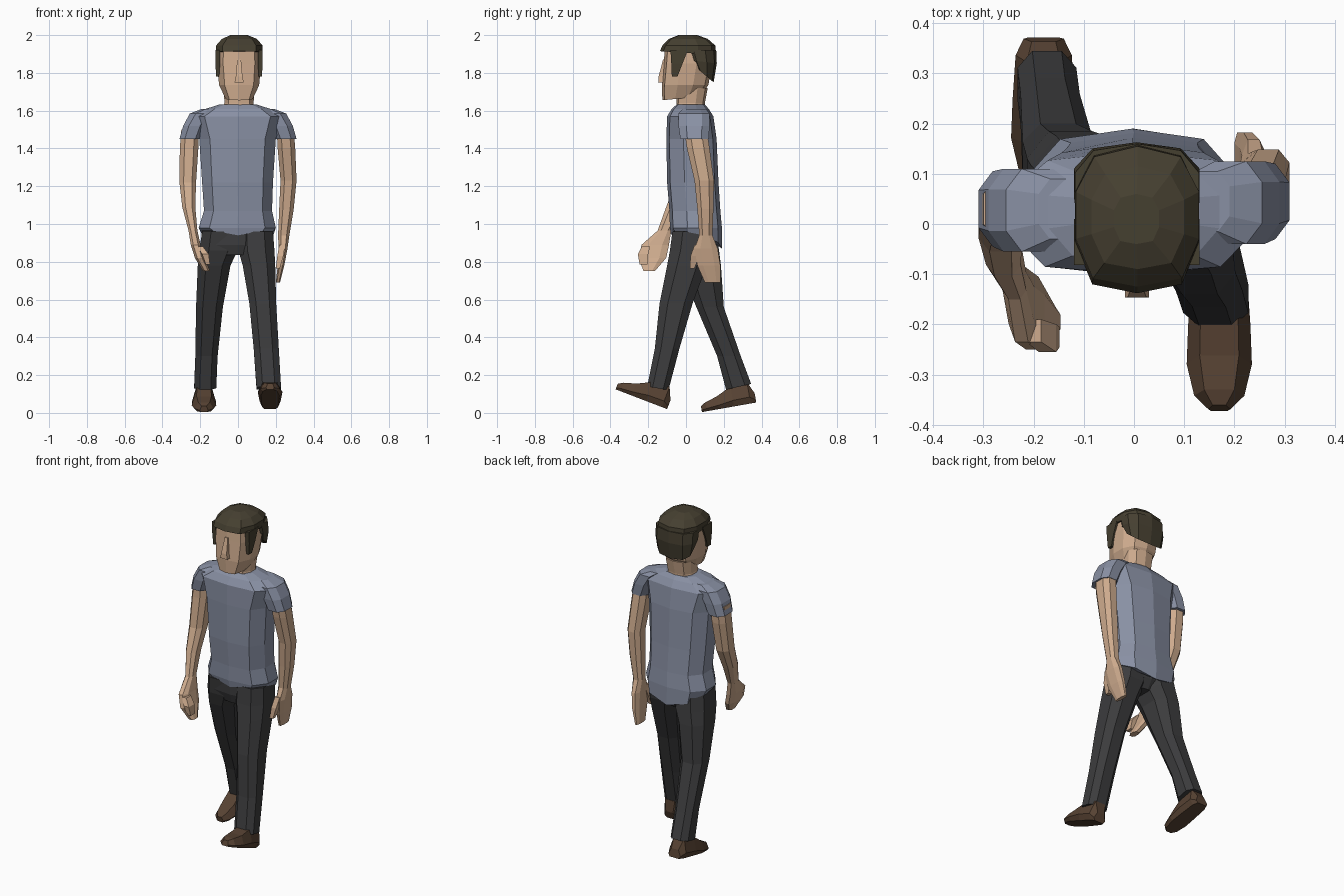
import bpy, bmesh, math

def material(name, rgb):
    m = bpy.data.materials.new(name)
    m.diffuse_color = (*rgb, 1)
    return m

SHIRT = material("shirt_cloth", (.25, .28, .37))
SKIN = material("skin", (.62, .41, .27))
DARK = material("trouser_cloth", (.045, .045, .047))
HAIR = material("hair", (.06, .05, .03))
LEATHER = material("leather", (.095, .055, .033))

# Unit cross-sections (u across, v front to back)
half = [(.72, -.88), (1, -.32), (1, .35), (.7, .85)]
BODY = [(0, -1)] + half + [(0, 1)] + [(-u, v) for u, v in reversed(half)]
LIMB = [(.5, -1), (1, -.5), (1, .5), (.5, 1), (-.5, 1), (-1, .5), (-1, -.5), (-.5, -1)]
BOX = [(1, -1), (1, 1), (-1, 1), (-1, -1)]

def skin_rings(name, rings, mat):
    bm = bmesh.new()
    vs = [[bm.verts.new(p) for p in r] for r in rings]
    n = len(vs[0])
    for a, b in zip(vs, vs[1:]):
        for i in range(n):
            j = (i + 1) % n
            bm.faces.new((a[i], a[j], b[j], b[i]))
    bm.faces.new(vs[0])
    bm.faces.new(vs[-1])
    bmesh.ops.recalc_face_normals(bm, faces=bm.faces)
    me = bpy.data.meshes.new(name)
    bm.to_mesh(me)
    bm.free()
    me.materials.append(mat)
    ob = bpy.data.objects.new(name, me)
    bpy.context.collection.objects.link(ob)
    return ob

def loft(name, mat, shape, specs):
    """Each spec: z, x0, x1, y0, y1, then optional tilt to the back and side lift."""
    rings = []
    for s in specs:
        z, x0, x1, y0, y1, tilt, lift = (tuple(s) + (0, 0))[:7]
        rings.append([((x0 + x1) / 2 + u * (x1 - x0) / 2,
                       (y0 + y1) / 2 + v * (y1 - y0) / 2,
                       z + tilt * v + lift * abs(u)) for u, v in shape])
    return skin_rings(name, rings, mat)

# Shirt body
loft("shirt", SHIRT, BODY, [
    (.905, -.185, .185, -.08, .19, -.035, .04),
    (.98, -.208, .2, -.085, .19),
    (1.07, -.18, .18, -.088, .182),
    (1.22, -.19, .185, -.1, .172),
    (1.45, -.205, .2, -.104, .162),
    (1.57, -.245, .24, -.1, .145),
    (1.61, -.17, .17, -.075, .12),
    (1.632, -.1, .1, -.05, .1)])

# Sleeves
for side, s, dy in (("left", -1, 0), ("right", 1, .015)):
    loft(side + "_sleeve", SHIRT, LIMB, [
        (z, *sorted((s * a, s * b)), y0 + dy, y1 + dy) for z, a, b, y0, y1 in [
            (1.45, .198, .31, -.045, .105),
            (1.52, .17, .29, -.055, .11),
            (1.585, .13, .255, -.055, .11),
            (1.61, .1, .19, -.03, .09)]])

# Arms with hands
loft("right_arm", SKIN, LIMB, [
    (1.5, .205, .295, -.01, .11),
    (1.4, .21, .303, .005, .125),
    (1.23, .225, .31, .045, .148),
    (1.08, .218, .295, .06, .145),
    (.94, .212, .272, .07, .14),
    (.87, .215, .262, .045, .168),
    (.78, .21, .245, .06, .182),
    (.69, .2, .222, .1, .182)])
loft("right_thumb", SKIN, BOX, [
    (.89, .218, .25, .045, .09),
    (.83, .208, .24, .024, .07),
    (.765, .2, .222, .02, .045)])
loft("left_arm", SKIN, LIMB, [
    (1.5, -.3, -.21, -.03, .09),
    (1.4, -.308, -.21, -.035, .085),
    (1.22, -.31, -.222, -.055, .055),
    (1.09, -.295, -.226, -.105, -.01),
    (.965, -.262, -.215, -.15, -.078),
    (.89, -.25, -.198, -.235, -.09),
    (.82, -.228, -.178, -.25, -.105),
    (.75, -.185, -.147, -.225, -.165)])
loft("left_thumb", SKIN, BOX, [
    (.88, -.215, -.185, -.235, -.19),
    (.84, -.19, -.155, -.255, -.2),
    (.785, -.17, -.148, -.245, -.205)])

# Trousers: seat and two striding legs
loft("trouser_seat", DARK, BODY, [
    (.835, -.1, .1, -.06, .12),
    (.89, -.19, .185, -.075, .15),
    (.975, -.19, .185, -.075, .16)])
loft("front_leg", DARK, LIMB, [
    (.13, .098, .228, -.205, -.093, -.01),
    (.34, .083, .216, -.165, -.035),
    (.58, .06, .202, -.14, .035),
    (.78, .025, .197, -.1, .11),
    (.86, .002, .193, -.085, .14),
    (.96, 0, .185, -.072, .15)])
loft("rear_leg", DARK, LIMB, [
    (.138, -.232, -.115, .212, .345, .015),
    (.3, -.226, -.108, .165, .29),
    (.56, -.222, -.08, .055, .2),
    (.78, -.213, -.04, -.035, .185),
    (.86, -.205, -.002, -.06, .175),
    (.96, -.19, 0, -.072, .16)])

# Shoes: sections from heel to toe along a pitched sole
SECTION = [(-.75, 0), (.75, 0), (1, .3), (.6, 1), (-.6, 1), (-1, .3)]

def shoe(name, x, heel, pitch):
    c, s = math.cos(pitch), math.sin(pitch)
    rings = []
    for l, w, h in [(0, .04, .05), (.03, .056, .115), (.12, .062, .108),
                    (.2, .065, .068), (.265, .05, .048), (.292, .022, .032)]:
        rings.append([(x + u * w, heel[0] - l * c + v * h * s, heel[1] + l * s + v * h * c)
                      for u, v in SECTION])
    skin_rings(name, rings, LEATHER)

shoe("front_shoe", .17, (-.1, .02), math.radians(21))
shoe("rear_shoe", -.18, (.372, .055), math.radians(-10))

# Neck, head and nose
loft("neck", SKIN, BODY, [
    (1.58, -.09, .095, -.055, .1),
    (1.64, -.072, .082, -.05, .1),
    (1.72, -.075, .09, -.05, .115)])
loft("head", SKIN, BODY, [
    (1.665, -.065, .078, -.125, .075, .01),
    (1.735, -.1, .112, -.128, .118),
    (1.85, -.112, .122, -.118, .14),
    (1.93, -.108, .118, -.112, .14)])
loft("nose", SKIN, BOX, [
    (1.75, -.018, .03, -.147, -.1),
    (1.78, -.012, .024, -.145, -.1),
    (1.87, -.004, .016, -.122, -.1)])

# Hair: crown, back of the head and sideburns
loft("hair_crown", HAIR, BODY, [
    (1.905, -.118, .13, -.138, .16, -.01),
    (1.945, -.116, .13, -.125, .155),
    (1.98, -.085, .1, -.09, .115),
    (2.0, -.04, .05, -.04, .06)])
loft("hair_back", HAIR, BODY, [
    (1.795, -.106, .116, .04, .146, -.045),
    (1.86, -.12, .131, .0, .163, -.01),
    (1.92, -.118, .13, -.02, .16)])
for side, x0, x1 in (("left", -.12, -.095), ("right", .105, .131)):
    loft(side + "_sideburn", HAIR, BOX, [
        (1.78, x0 + .005, x1 - .005, -.075, -.045),
        (1.85, x0, x1, -.078, -.018),
        (1.92, x0, x1, -.082, .01)])
